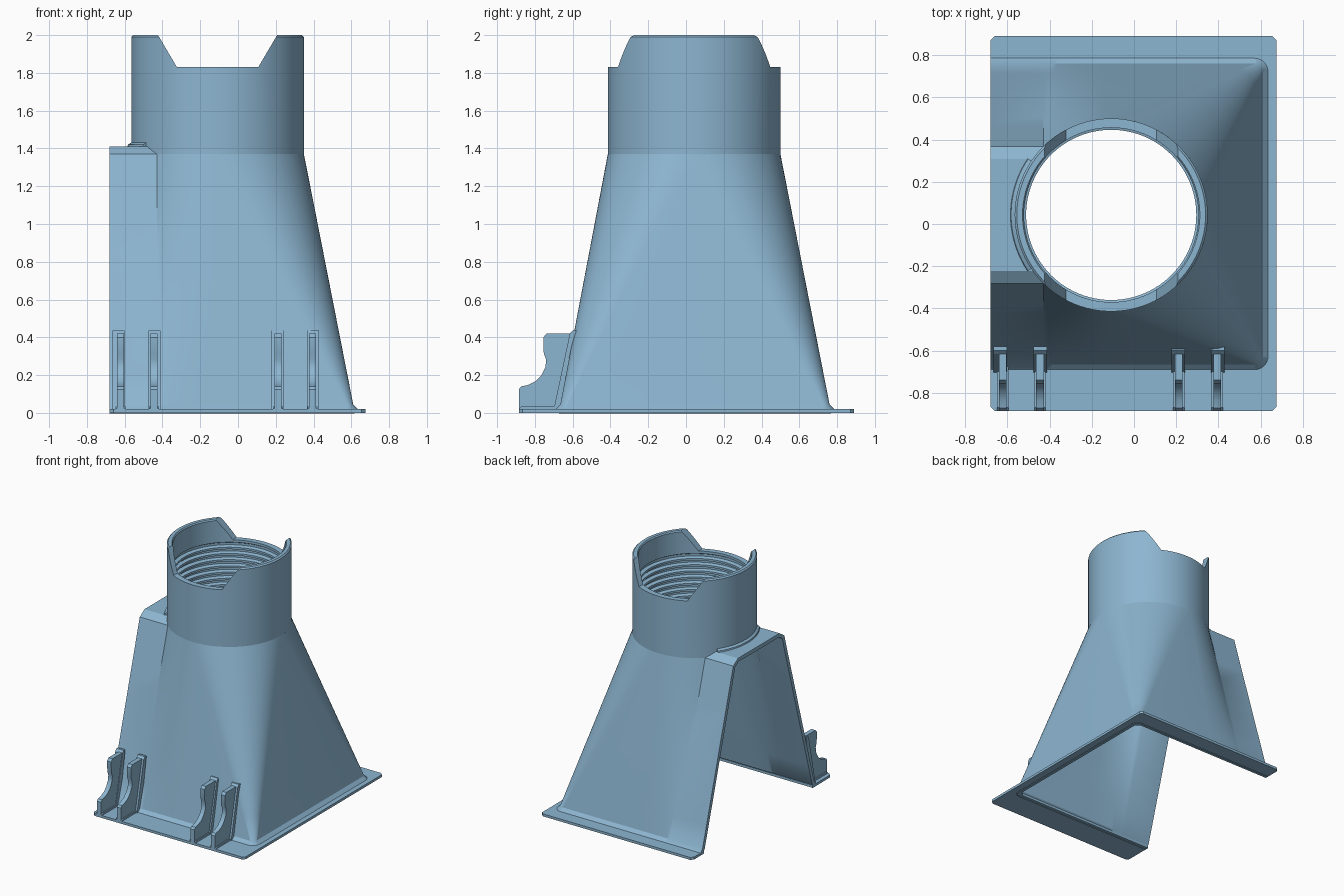
import bpy, bmesh, math
from mathutils import Vector

if "Cube" in bpy.data.objects:
    bpy.data.objects.remove(bpy.data.objects["Cube"])

CX, CY, R = -0.108, 0.043, 0.457        # outlet axis and outer radius
XL, XR, YF, YB = -0.68, 0.61, -0.665, 0.76   # hood footprint
ZT, SEG = 1.37, 96                      # top of hood, tube segments

mat = bpy.data.materials.new("light blue plastic")
mat.diffuse_color = (0.265, 0.465, 0.635, 1)
mat.use_nodes = True
mat.node_tree.nodes["Principled BSDF"].inputs["Base Color"].default_value = mat.diffuse_color


def make(name, bm, smooth=True, fix=True):
    if fix:
        bmesh.ops.recalc_face_normals(bm, faces=bm.faces)
    me = bpy.data.meshes.new(name)
    bm.to_mesh(me)
    bm.free()
    ob = bpy.data.objects.new(name, me)
    bpy.context.collection.objects.link(ob)
    me.materials.append(mat)
    if smooth:
        activate(ob)
        bpy.ops.object.shade_smooth_by_angle(angle=math.radians(30))
    return ob


def activate(ob):
    bpy.ops.object.select_all(action='DESELECT')
    ob.select_set(True)
    bpy.context.view_layer.objects.active = ob


def apply_all(ob):
    activate(ob)
    for m in list(ob.modifiers):
        bpy.ops.object.modifier_apply(modifier=m.name)
    bpy.ops.object.shade_smooth_by_angle(angle=math.radians(30))


def prism(name, pts, axis, a, b, smooth=False):
    """Extrude a 2D outline along x, y or z from a to b."""
    put = {'x': lambda p, t: (t, p[0], p[1]),
           'y': lambda p, t: (p[0], t, p[1]),
           'z': lambda p, t: (p[0], p[1], t)}[axis]
    bm = bmesh.new()
    f = bm.faces.new([bm.verts.new(put(p, a)) for p in pts])
    ext = bmesh.ops.extrude_face_region(bm, geom=[f])
    step = Vector(put((0, 0), b - a))
    bmesh.ops.translate(bm, vec=step,
                        verts=[v for v in ext['geom'] if isinstance(v, bmesh.types.BMVert)])
    return make(name, bm, smooth)


def revolve(name, profile, a0=0.0, a1=2 * math.pi, seg=SEG):
    """Revolve a closed (r, z) profile about the outlet axis."""
    bm = bmesh.new()
    full = a1 - a0 > 6.28
    rings = []
    for i in range(seg if full else seg + 1):
        a = a0 + (a1 - a0) * i / seg
        rings.append([bm.verts.new((CX + r * math.cos(a), CY + r * math.sin(a), z))
                      for r, z in profile])
    n = len(profile)
    for i in range(seg):
        p, q = rings[i], rings[(i + 1) % len(rings)]
        for k in range(n):
            bm.faces.new((p[k], q[k], q[(k + 1) % n], p[(k + 1) % n]))
    if not full:
        bm.faces.new(rings[0])
        bm.faces.new(rings[-1])
    return make(name, bm)


# Hood shell: ruled loft from three-sided footprint to outlet circle
W = 0.325                               # half width of the open-side box top
xw = CX - math.sqrt(R * R - W * W)
a_start = math.atan2(-W, xw - CX) + 2 * math.pi
rb = 0.04                               # footprint corner radius
pairs = [((XL, YF), (XL, CY - W), (0, -1)), ((xw, YF), (xw, CY - W), (0, -1))]


def arc(a0, a1, n):
    return [a0 + (a1 - a0) * i / n for i in range(n + 1)]


def on_circle(a):
    return (CX + R * math.cos(a), CY + R * math.sin(a))


for a in arc(a_start, 1.5 * math.pi, 12)[1:]:
    t = on_circle(a)
    pairs.append(((t[0], YF), t, (0, -1)))
for a in arc(1.5 * math.pi, 2 * math.pi, 20):
    c, s = math.cos(a), math.sin(a)
    pairs.append(((XR - rb + rb * c, YF + rb + rb * s), on_circle(a), (c, s)))
for a in arc(0, 0.5 * math.pi, 20):
    c, s = math.cos(a), math.sin(a)
    pairs.append(((XR - rb + rb * c, YB - rb + rb * s), on_circle(a), (c, s)))
for a in arc(0.5 * math.pi, 2 * math.pi - (a_start - 0), 12)[1:]:
    t = on_circle(a)
    pairs.append(((t[0], YB), t, (0, 1)))
pairs += [((xw, YB), (xw, CY + W), (0, 1)), ((XL, YB), (XL, CY + W), (0, 1))]

bm = bmesh.new()
ROWS = 8
cols = []
for b, t, n in pairs:
    col = [bm.verts.new((b[0] + 0.027 * n[0], b[1] + 0.027 * n[1], 0.018))]
    for i in range(ROWS + 1):
        k = i / ROWS
        col.append(bm.verts.new((b[0] + (t[0] - b[0]) * k, b[1] + (t[1] - b[1]) * k,
                                 0.045 + (ZT - 0.045) * k)))
    cols.append(col)
for p, q in zip(cols, cols[1:]):
    for k in range(ROWS + 1):
        if (p[k].co - q[k].co).length + (p[k + 1].co - q[k + 1].co).length > 1e-5:
            bm.faces.new((p[k], q[k], q[k + 1], p[k + 1]))
# Box roof with chamfered shoulders on the open side
roof = []
for y, z in ((-W, ZT), (-0.265, 1.41), (-0.13, 1.41), (0, 1.41),
             (0.13, 1.41), (0.265, 1.41), (W, ZT)):
    xc = CX - math.sqrt(R * R - y * y)
    roof.append((bm.verts.new((XL, CY + y, z)), bm.verts.new((xc, CY + y, z))))
for p, q in zip(roof, roof[1:]):
    bm.faces.new((p[0], p[1], q[1], q[0]))
bmesh.ops.remove_doubles(bm, verts=bm.verts, dist=1e-4)
bmesh.ops.recalc_face_normals(bm, faces=bm.faces)
bm.faces.ensure_lookup_table()
if max(bm.faces, key=lambda f: f.calc_center_median().x).normal.x < 0:
    bmesh.ops.reverse_faces(bm, faces=bm.faces)
hood = make("hood_shell", bm, False, False)
sol = hood.modifiers.new("wall", 'SOLIDIFY')
sol.thickness, sol.offset = 0.03, -1
apply_all(hood)

# Outlet tube with internal ridges
prof = [(R, ZT - 0.005), (R, 1.99), (R - 0.01, 2.0), (0.42, 2.0), (0.413, 1.99), (0.413, 1.81)]
PITCH = 0.05
for i in range(8):
    z = 1.80 - i * PITCH
    prof += [(0.43, z), (0.43, z - 0.018), (0.403, z - 0.026), (0.403, z - 0.042)]
prof += [(0.41, 1.385), (0.425, ZT - 0.005)]
tube = revolve("outlet_tube", prof)

# Rim notches, front and back
cutter = prism("notch_cutter", [(CX - 0.215, 1.83), (CX + 0.215, 1.83),
                                (CX + 0.333, 2.03), (CX - 0.333, 2.03)], 'y', -1, 1)
cutter.hide_render = True
cut = tube.modifiers.new("notch", 'BOOLEAN')
cut.operation, cut.solver, cut.object = 'DIFFERENCE', 'EXACT', cutter
apply_all(tube)
bpy.data.objects.remove(cutter)

# Fillet where tube meets the box roof
revolve("tube_fillet", [(0.44, 1.40), (0.48, 1.40), (0.474, 1.42), (0.456, 1.432), (0.44, 1.432)],
        math.radians(146), math.radians(214), 20)

# Base flange, open on one side
FX, F0, F1, C = 0.675, -0.885, 0.89, 0.02
outline = [(XL + C, F0), (FX - C, F0), (FX, F0 + C), (FX, F1 - C), (FX - C, F1), (XL + C, F1),
           (XL, F1 - C), (XL, YB - 0.02), (0.56, YB - 0.02), (0.59, YB - 0.05),
           (0.59, YF + 0.05), (0.56, YF + 0.02), (XL, YF + 0.02), (XL, F0 + C)]
prism("base_flange", outline, 'z', 0, 0.02)

# Cradle ribs on the front, each with a pad against the sloping wall
rib = [(-0.885, 0.01), (-0.885, 0.125), (-0.872, 0.14), (-0.835, 0.148), (-0.795, 0.168),
       (-0.765, 0.2), (-0.745, 0.24), (-0.74, 0.28), (-0.753, 0.315), (-0.755, 0.4),
       (-0.738, 0.42), (-0.58, 0.42), (-0.65, 0.01)]
pad = [(-0.705, 0.01), (-0.695, 0.045), (-0.615, 0.42), (-0.6, 0.435), (-0.58, 0.435), (-0.65, 0.01)]
foot = [(-0.885, 0.01), (-0.885, 0.022), (-0.87, 0.035), (-0.66, 0.035), (-0.66, 0.01)]
for i, (x, px) in enumerate(((-0.622, -0.633), (-0.445, -0.443), (0.212, 0.21), (0.395, 0.397))):
    prism(f"cradle_rib_{i + 1}", rib, 'x', x - 0.018, x + 0.018, True)
    prism(f"rib_pad_{i + 1}", pad, 'x', px - 0.032, px + 0.032)
    prism(f"rib_foot_{i + 1}", foot, 'x', x - 0.027, x + 0.027)
